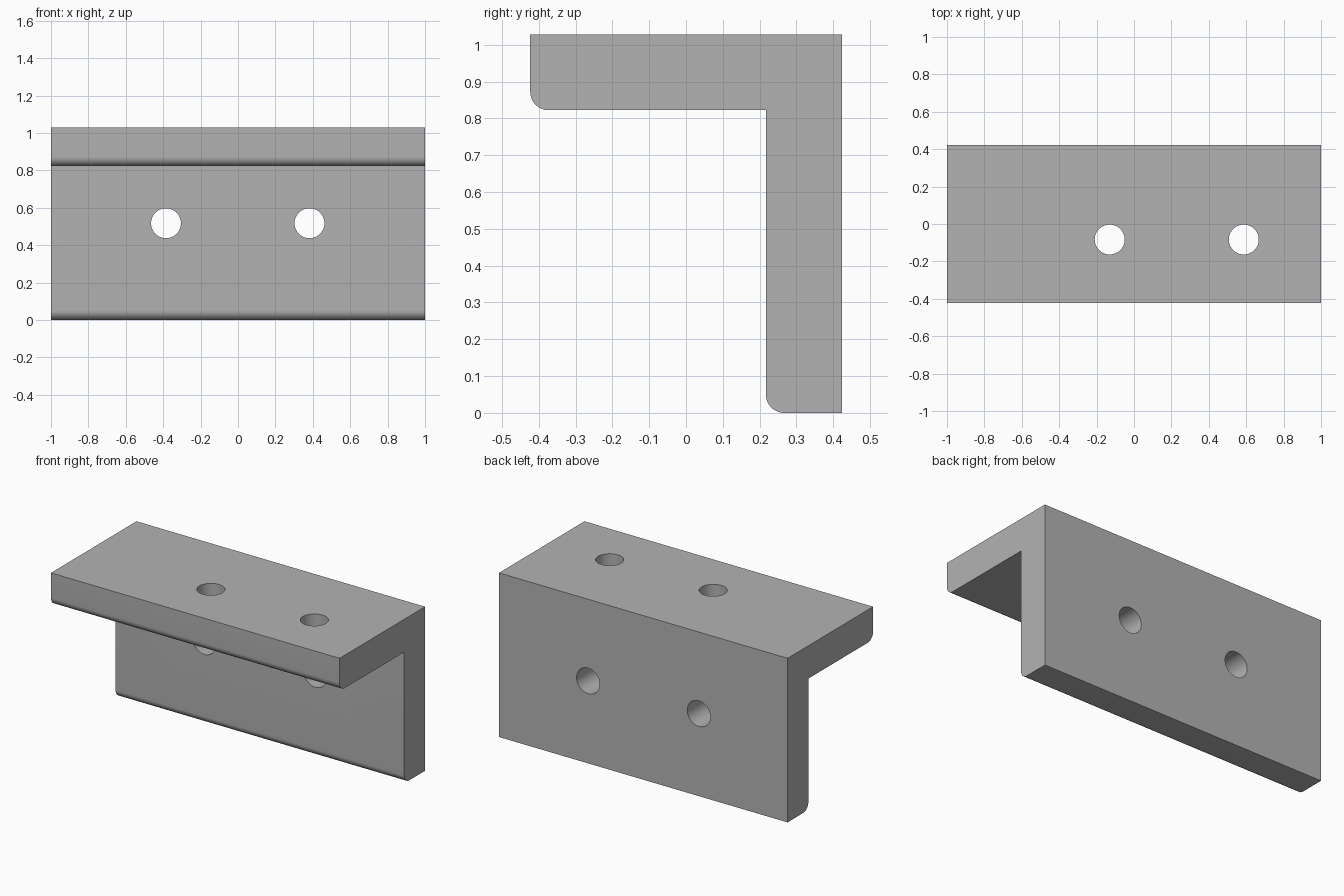
import bpy, bmesh, math
from mathutils import Vector

cube = bpy.data.objects.get("Cube")
if cube:
    bpy.data.objects.remove(cube, do_unlink=True)

grey = bpy.data.materials.new("plain grey")
grey.use_nodes = True
colour = (0.45, 0.45, 0.45, 1)
grey.diffuse_color = colour
grey.node_tree.nodes["Principled BSDF"].inputs["Base Color"].default_value = colour

HALF, TOP, WALL, R = 0.423, 1.028, 0.206, 0.05
HOLE_R = 0.08


def arc(cy, cz, steps=12):
    """Rounded lower front corner, from the front face to the underside."""
    return [(cy - R * math.cos(a), cz - R * math.sin(a))
            for a in (math.pi / 2 * i / steps for i in range(steps + 1))]


# L-shaped section extruded along x
inner_y, shelf_z = HALF - WALL, TOP - WALL
profile = [(HALF, TOP), (-HALF, TOP)]
profile += arc(-HALF + R, shelf_z + R)
profile += [(inner_y, shelf_z)]
profile += arc(inner_y + R, R)
profile += [(HALF, 0)]

bm = bmesh.new()
face = bm.faces.new([bm.verts.new((-1, y, z)) for y, z in profile])
swept = bmesh.ops.extrude_face_region(bm, geom=[face])["geom"]
bmesh.ops.translate(bm, vec=Vector((2, 0, 0)),
                    verts=[v for v in swept if isinstance(v, bmesh.types.BMVert)])
bmesh.ops.recalc_face_normals(bm, faces=bm.faces)
mesh = bpy.data.meshes.new("angle_bracket")
bm.to_mesh(mesh)
bm.free()
bracket = bpy.data.objects.new("angle_bracket", mesh)
bpy.context.collection.objects.link(bracket)
mesh.materials.append(grey)


def drill(name, location, rotation):
    """Cut a round bolt hole through the bracket."""
    bpy.ops.mesh.primitive_cylinder_add(vertices=48, radius=HOLE_R, depth=0.4,
                                        location=location, rotation=rotation)
    cutter = bpy.context.object
    cutter.name = name
    cutter.data.materials.append(grey)
    cut = bracket.modifiers.new(name, 'BOOLEAN')
    cut.operation, cut.solver, cut.object = 'DIFFERENCE', 'EXACT', cutter
    bpy.ops.object.select_all(action='DESELECT')
    bpy.context.view_layer.objects.active = bracket
    bracket.select_set(True)
    bpy.ops.object.modifier_apply(modifier=name)
    bpy.data.objects.remove(cutter, do_unlink=True)


# Bolt holes through the shelf and the upright wall
for x in (-0.13, 0.587):
    drill("shelf_hole", (x, -0.083, TOP - WALL / 2), (0, 0, 0))
for x in (-0.385, 0.382):
    drill("wall_hole", (x, HALF - WALL / 2, 0.517), (math.pi / 2, 0, 0))

bpy.ops.object.shade_smooth_by_angle(angle=math.radians(30))
